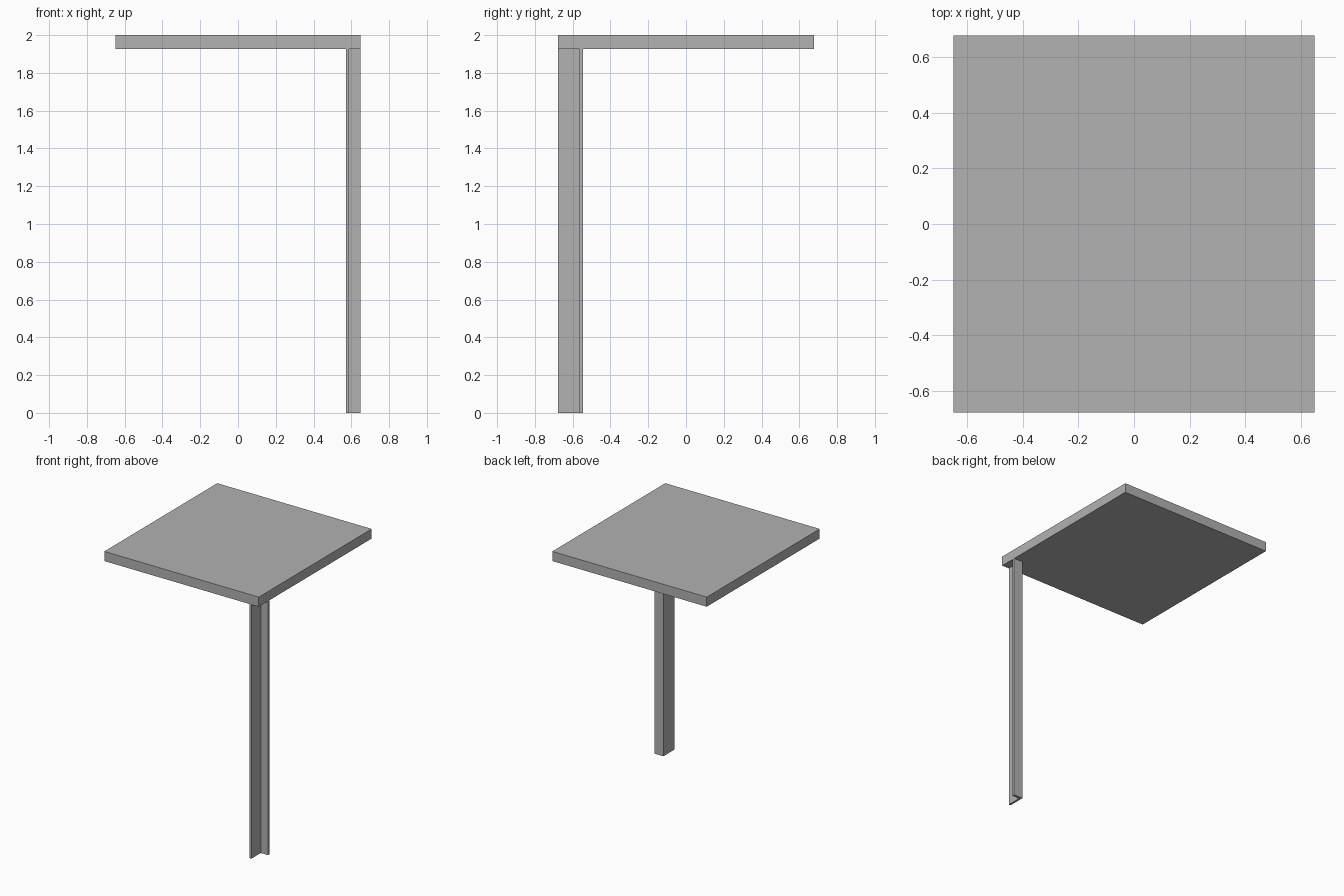
import bpy
import bmesh

cube = bpy.data.objects.get("Cube")
if cube:
    bpy.data.objects.remove(cube, do_unlink=True)

grey = bpy.data.materials.new("mid_grey")
grey.use_nodes = True
colour = (0.445, 0.445, 0.445, 1)
grey.diffuse_color = colour
grey.node_tree.nodes["Principled BSDF"].inputs["Base Color"].default_value = colour


def extrude_profile(name, outline, bottom, top):
    """Raise a flat outline from bottom to top as a closed solid."""
    bm = bmesh.new()
    base = bm.faces.new([bm.verts.new((x, y, bottom)) for x, y in outline])
    result = bmesh.ops.extrude_face_region(bm, geom=[base], use_keep_orig=True)
    raised = [g for g in result["geom"] if isinstance(g, bmesh.types.BMVert)]
    bmesh.ops.translate(bm, verts=raised, vec=(0, 0, top - bottom))
    bmesh.ops.recalc_face_normals(bm, faces=bm.faces)
    mesh = bpy.data.meshes.new(name)
    bm.to_mesh(mesh)
    bm.free()
    mesh.materials.append(grey)
    obj = bpy.data.objects.new(name, mesh)
    bpy.context.collection.objects.link(obj)
    return obj


half_x, half_y = 0.648, 0.677
slab_bottom, slab_top = 1.927, 2.0

# Flat top slab
extrude_profile("top_slab", [(-half_x, -half_y), (half_x, -half_y),
                             (half_x, half_y), (-half_x, half_y)],
                slab_bottom, slab_top)

# Angle post at the front left corner, its hollow side facing outward
inner_x, inner_y = 0.571, -0.545
wall_x, wall_y = 0.016, 0.02
extrude_profile("corner_post", [
    (inner_x, -half_y), (inner_x + wall_x, -half_y),
    (inner_x + wall_x, inner_y - wall_y), (half_x, inner_y - wall_y),
    (half_x, inner_y), (inner_x, inner_y)], 0, slab_bottom)
